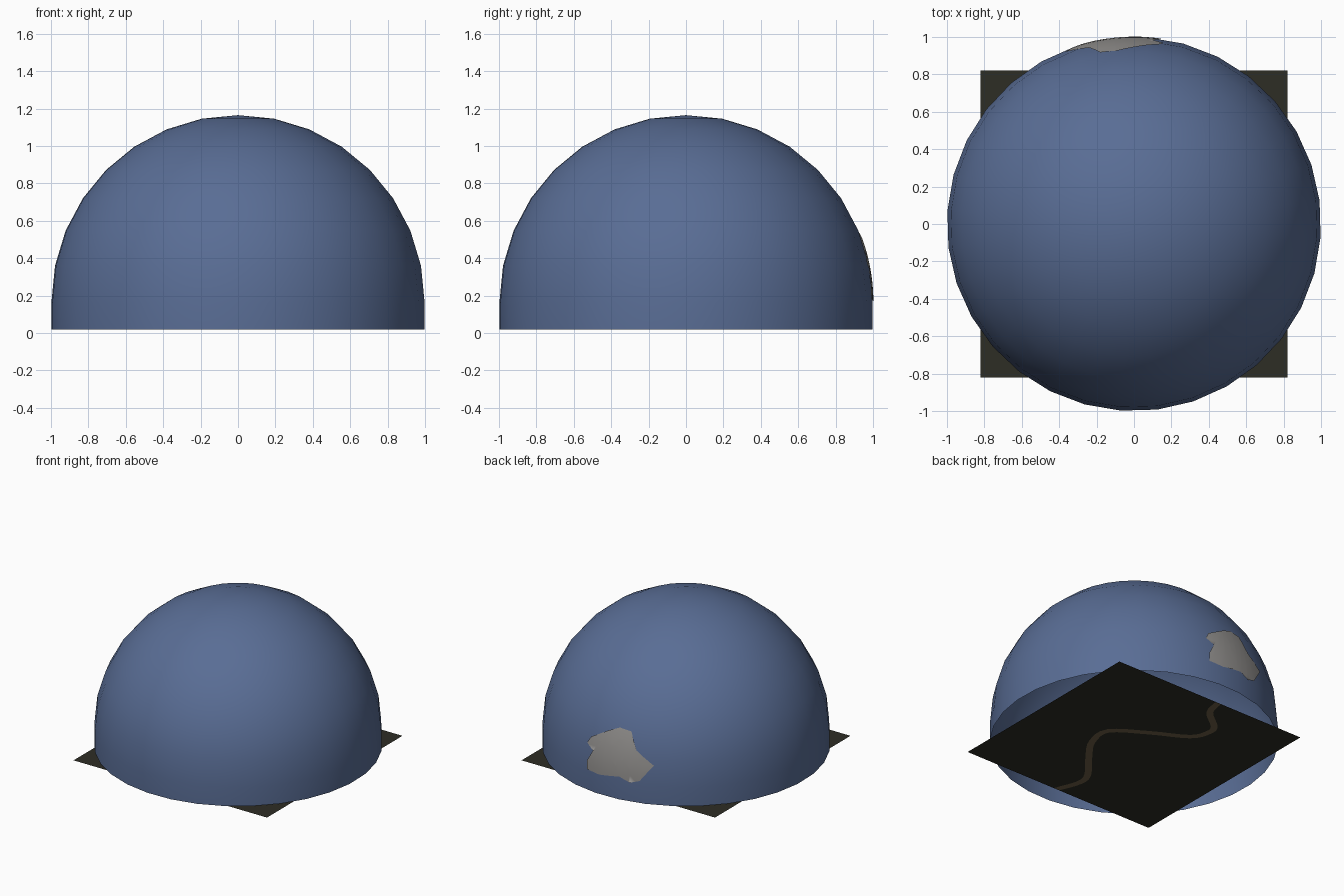
import bpy, bmesh
from math import pi, sin, cos, radians, sqrt
from mathutils import Vector

old = bpy.data.objects.get("Cube")
if old:
    bpy.data.objects.remove(old, do_unlink=True)

CENTRE = 0.165   # height of the dome's equator
RIM = 0.02       # height of the open bottom edge
HALF = 0.82      # half width of the ground


def material(name, rgb):
    m = bpy.data.materials.new(name)
    m.use_nodes = True
    m.diffuse_color = (*rgb, 1)
    m.node_tree.nodes["Principled BSDF"].inputs["Base Color"].default_value = (*rgb, 1)
    return m


def finish(name, bm, *mats):
    mesh = bpy.data.meshes.new(name)
    bm.to_mesh(mesh)
    bm.free()
    for m in mats:
        mesh.materials.append(m)
    ob = bpy.data.objects.new(name, mesh)
    bpy.context.collection.objects.link(ob)
    return ob


blue = material("sky blue", (0.10, 0.153, 0.30))
grey = material("cloud grey", (0.30, 0.29, 0.28))
olive = material("dark olive", (0.027, 0.026, 0.018))
brown = material("path brown", (0.16, 0.12, 0.065))

# Dome: quarter-circle profile with a short upright wall, spun round z
SEGMENTS = 32
STEP = 2 * pi / SEGMENTS
TURN = radians(7.2)
profile = [(1, RIM)] + [(cos(i * STEP), CENTRE + sin(i * STEP)) for i in range(8)]
bm = bmesh.new()
rings = [[bm.verts.new((r * cos(TURN + k * STEP), r * sin(TURN + k * STEP), z))
          for k in range(SEGMENTS)] for r, z in profile]
apex = bm.verts.new((0, 0, CENTRE + 1))
for k in range(SEGMENTS):
    n = (k + 1) % SEGMENTS
    for low, high in zip(rings, rings[1:]):
        bm.faces.new((low[k], low[n], high[n], high[k]))
    bm.faces.new((rings[-1][k], rings[-1][n], apex))
for f in bm.faces:
    f.smooth = True
finish("sky_dome", bm, blue)

# Cloud patch: outline filled, cut into a grid, then wrapped onto the dome's back
outline = [(0.13, 0.255), (-0.01, 0.335), (-0.09, 0.37), (-0.18, 0.36), (-0.24, 0.24),
           (-0.37, 0.15), (-0.33, 0.095), (-0.28, 0.025), (-0.21, 0), (-0.13, 0.03),
           (0.035, 0.005), (0.145, 0.015), (0.146, 0.08), (0.1, 0.165), (0.16, 0.205)]
bm = bmesh.new()
bm.faces.new([bm.verts.new((x, 0, z)) for x, z in outline])
bmesh.ops.triangulate(bm, faces=bm.faces[:])
for i in range(-8, 9):
    for normal in ((1, 0, 0), (0, 0, 1)):
        bmesh.ops.bisect_plane(bm, geom=bm.verts[:] + bm.edges[:] + bm.faces[:],
                               plane_co=Vector(normal) * i * 0.05, plane_no=normal)
for v in bm.verts:
    v.co.y = sqrt(1 - v.co.x ** 2 - v.co.z ** 2)
    v.co *= 1.002
    v.co.z += CENTRE
bm.normal_update()
for f in bm.faces:
    if f.normal.y < 0:
        f.normal_flip()
    f.smooth = True
finish("cloud_patch", bm, grey)

# Ground: flat square, with the winding path as its middle strip of faces
way = [(-0.077, 0.82), (-0.116, 0.68), (-0.266, 0.55), (-0.287, 0.46), (-0.226, 0.336),
       (0.021, 0.198), (0.261, 0.031), (0.25, -0.152), (0.15, -0.308),
       (-0.02, -0.523), (-0.048, -0.645), (0.016, -0.82)]
way = [Vector(p) for p in way]
centre_line = []
for i in range(len(way) - 1):
    a, b, c, d = way[max(i - 1, 0)], way[i], way[i + 1], way[min(i + 2, len(way) - 1)]
    for t in (0, 0.25, 0.5, 0.75):
        centre_line.append(0.5 * (2 * b + (c - a) * t + (2 * a - 5 * b + 4 * c - d) * t ** 2
                                  + (3 * b - a - 3 * c + d) * t ** 3))
centre_line.append(way[-1])

bm = bmesh.new()
rows = []
last = len(centre_line) - 1
for i, p in enumerate(centre_line):
    along = (centre_line[min(i + 1, last)] - centre_line[max(i - 1, 0)]).normalized()
    side = Vector((-along.y, along.x)) * 0.024
    if i in (0, last):
        side.y = 0
    points = [(-HALF, p.y), p - side, p + side, (HALF, p.y)]
    rows.append([bm.verts.new((x, y, 0)) for x, y in points])
for a, b in zip(rows, rows[1:]):
    for k in range(3):
        f = bm.faces.new((a[k], b[k], b[k + 1], a[k + 1]))
        f.material_index = int(k == 1)
finish("ground", bm, olive, brown)
